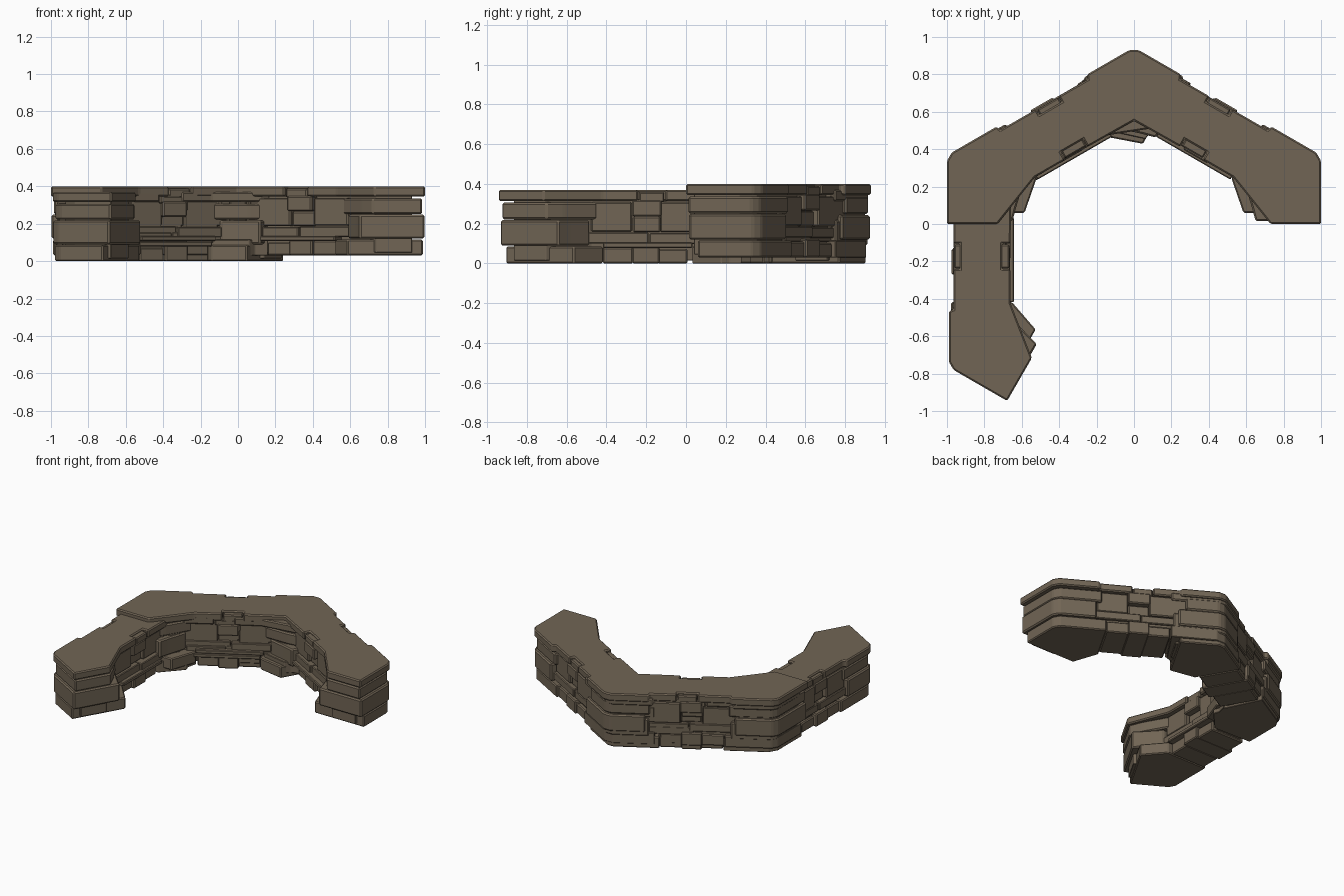
import bpy, bmesh, math, random
from mathutils import Matrix, Vector

if "Cube" in bpy.data.objects:
    bpy.data.objects.remove(bpy.data.objects["Cube"])

random.seed(4)
T = math.tan(math.pi / 6)
SIDE = 2 * T          # side of a hexagon with apothem 1
HEX_Y = -0.21         # hexagon centre in the model frame

stone = bpy.data.materials.new("brown_stone")
stone.diffuse_color = (0.165, 0.13, 0.09, 1)
stone.use_nodes = True
stone.node_tree.nodes["Principled BSDF"].inputs["Base Color"].default_value = stone.diffuse_color


def P(s, d):
    """Point on the right-hand side: s along it from the apex, d inward."""
    return (s * math.cos(math.pi / 6) - d * 0.5,
            SIDE - s * 0.5 - d * math.cos(math.pi / 6))


def mirror(pts):
    return [(-x, y) for x, y in reversed(pts)]


def add_block(bm, pts, z0, z1, bevel):
    """Extruded plan outline with chamfered edges."""
    b = bmesh.new()
    f = b.faces.new([b.verts.new((x, y, z0)) for x, y in pts])
    ext = bmesh.ops.extrude_face_region(b, geom=[f])
    for v in ext["geom"]:
        if isinstance(v, bmesh.types.BMVert):
            v.co.z = z1
    bmesh.ops.recalc_face_normals(b, faces=b.faces)
    bmesh.ops.bevel(b, geom=b.edges[:], offset=bevel, segments=1, affect='EDGES',
                    clamp_overlap=True)
    me = bpy.data.meshes.new("tmp")
    b.to_mesh(me)
    b.free()
    bm.from_mesh(me)
    bpy.data.meshes.remove(me)


def slab(s0, s1, d0, d1):
    return [P(s0, d0), P(s1, d0), P(s1, d1), P(s0, d1)]


def apex(arm_l, arm_r, d, inner, chop=0.03):
    """Bent stone wrapping the middle corner."""
    def half(arm):
        return [P(d * T + chop, d), P(arm, d), P(arm, inner)]
    return half(arm_r) + [(0, SIDE * (1 - inner))] + mirror(half(arm_l))


def end(s, d, inner, foot, chop=0.03):
    """Bent stone wrapping an end corner; foot lists its inner plan points."""
    return [P(s, d), P(SIDE - d * T - chop, d), (1 - d, T * (1 - d) - chop),
            (1 - d, foot[0][1])] + foot + [P(s, inner)]


def cap_half():
    return [P(.03, 0), P(.29, 0), P(.30, .025), P(.48, .025), P(.48, .06), P(.62, .06),
            P(.62, .025), P(.84, .025), P(.85, 0), P(SIDE - .03, 0), (1, T - .03), (1, .21),
            (.73, .21), P(.806, .337), P(.62, .337), P(.62, .29), P(.48, .29), P(.48, .337)]


def core_half():
    return [P(.1, .07), P(SIDE - .1, .07), (.93, .48), (.93, .25), (.74, .25), P(.86, .28)]


def build_courses():
    """Each course: list of (outline, z0, z1, bevel)."""
    base, low, high, cap, core = [], [], [], [], []

    # middle corner stones
    bx = [P(.02 + .03, .015), P(.36, .015), P(.34, .30), (.16, .72), (.09, .70), (.06, .665),
          (-.10, .70)] + mirror([P(.05, .015), P(.33, .015), P(.34, .32)])
    base.append((bx, 0, .085, .007))
    low.append((apex(.27, .31, .004, .315), .09, .213, .009))
    high.append((apex(.30, .26, .012, .325), .218, .306, .009))
    high.append(([(-.045, .83), (.045, .83), (.045, .725), (-.045, .725)], .08, .30, .008))

    # stones that repeat on both sides of the apex
    for flip in (False, True):
        def put(course, pts, z0, z1, bev=.007):
            course.append((mirror(pts) if flip else pts, z0, z1, bev))

        def j(a=.008):
            return random.uniform(-a, a)

        # end corner stack
        put(base, end(.80, .012, .33, [(.66, .27), (.585, .27), P(.80, .345)]), 0, .085)
        put(low, end(.87, .003, .33, [(.65, .225), (.63, .30)]), .09, .218, .009)
        put(high, end(.83, .015, .315, [(.72, .222), (.66, .30)]), .222, .306, .009)

        # base run with a raised block in the middle
        put(base, slab(.365, .52, .035 + j(), .32), 0, .072)
        put(base, slab(.51, .65, .015, .345 + j()), 0, .093)
        put(base, slab(.645, .80, .03 + j(), .315), 0, .08)

        # thin levelling course
        put(low, slab(.29, .56, .035, .335 + j()), .098, .152, .005)
        put(low, slab(.565, .88, .028, .325 + j()), .10, .156, .005)
        put(low, slab(.34, .80, .05, .355), .078, .105, .005)

        # tall stones and the small stacked pair between them
        put(high, slab(.255, .505, .03 + j(), .315), .157, .308)
        put(high, slab(.505, .645, .055, .295), .157, .235)
        put(high, slab(.50, .65, .022, .335 + j()), .237, .318)
        put(high, slab(.65, .86, .035 + j(), .315), .16, .308)

        # sunken stones filling the cap notches
        put(cap, slab(.485, .615, .03, .33), .308, .358)

    cap.append((cap_half()[:14] + cap_half()[14:] + [(0, SIDE * .66)] + mirror(cap_half()),
                .315, .37, .008))
    core.append((core_half() + [(0, SIDE * .72)] + mirror(core_half()), .015, .335, .003))
    return {"base_course": base, "lower_course": low, "upper_course": high,
            "cap_course": cap, "wall_core": core}


def build_wall(prefix, angle, scale, shift):
    """One three-cornered wall module placed around the hexagon centre."""
    mat = (Matrix.Translation(Vector(shift) + Vector((0, HEX_Y, 0)))
           @ Matrix.Rotation(angle, 4, 'Z')
           @ Matrix.Diagonal((scale, scale, 1, 1)))
    for name, blocks in build_courses().items():
        bm = bmesh.new()
        for pts, z0, z1, bev in blocks:
            add_block(bm, pts, z0, z1, bev)
        bm.transform(mat)
        me = bpy.data.meshes.new(prefix + "_" + name)
        bm.to_mesh(me)
        bm.free()
        me.materials.append(stone)
        bpy.context.collection.objects.link(bpy.data.objects.new(me.name, me))


# back module, and its lower copy turned one hexagon side to the left
build_wall("back_wall", 0, 1, (0, 0, .03))
build_wall("left_wall", math.pi / 3, .98, (-.01, .01, 0))
